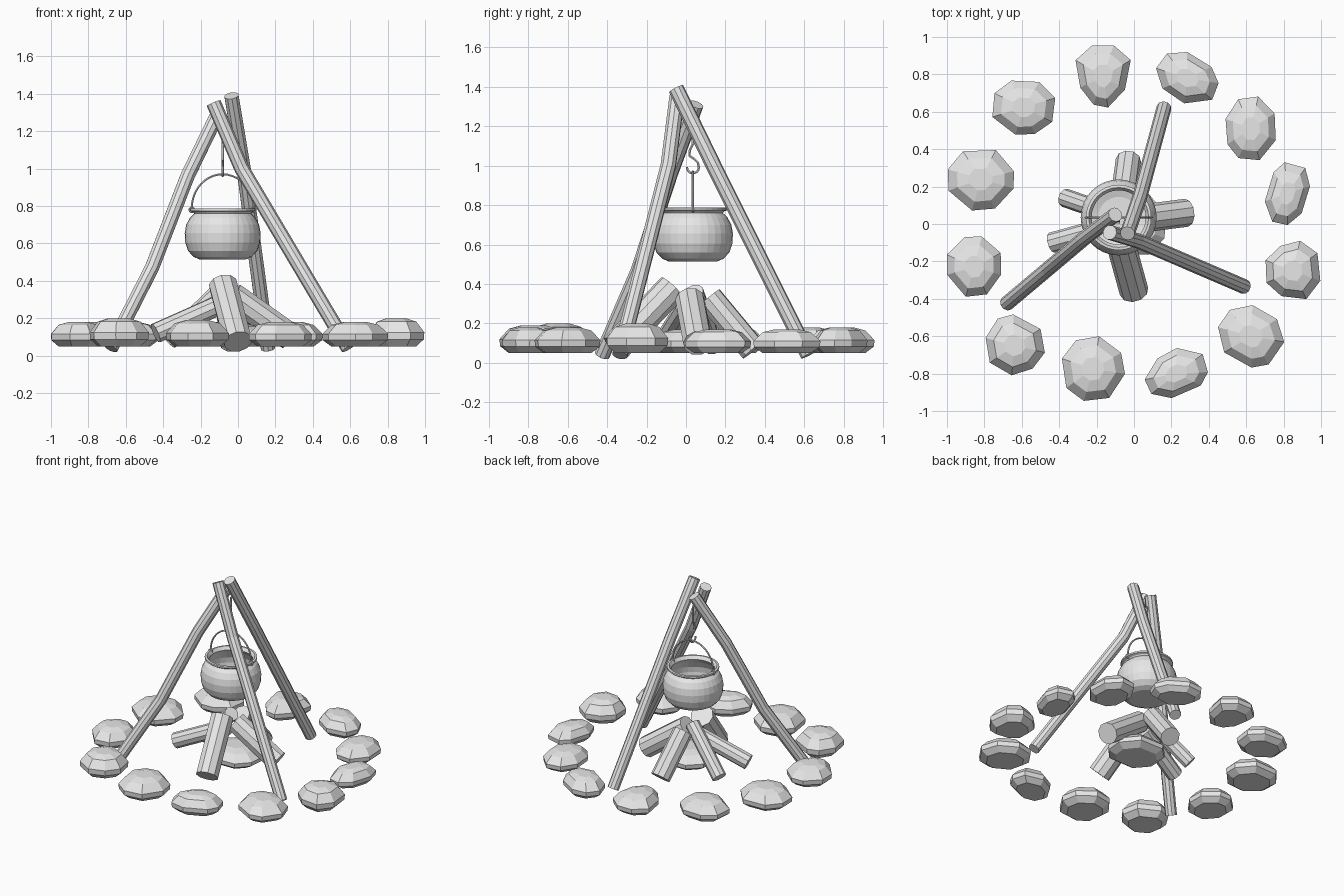
import bpy
import bmesh
import random
from math import cos, sin, pi, radians
from mathutils import Vector

cube = bpy.data.objects.get("Cube")
if cube:
    bpy.data.objects.remove(cube, do_unlink=True)

random.seed(4)
grey = bpy.data.materials.new("plain_grey")
grey.use_nodes = True
COLOUR = (0.8, 0.8, 0.8, 1)
grey.diffuse_color = COLOUR
grey.node_tree.nodes["Principled BSDF"].inputs["Base Color"].default_value = COLOUR


def add_object(name, mesh):
    mesh.materials.clear()
    mesh.materials.append(grey)
    obj = bpy.data.objects.new(name, mesh)
    bpy.context.collection.objects.link(obj)
    return obj


def tube(name, points, radius, resolution=3, cyclic=False):
    """Round bar swept along a path."""
    curve = bpy.data.curves.new(name, 'CURVE')
    curve.dimensions = '3D'
    curve.bevel_depth = radius
    curve.bevel_resolution = resolution
    curve.use_fill_caps = True
    spline = curve.splines.new('POLY')
    spline.points.add(len(points) - 1)
    for p, co in zip(spline.points, points):
        p.co = (*co, 1)
    spline.use_cyclic_u = cyclic
    spline.use_smooth = False
    temp = bpy.data.objects.new(name + "_path", curve)
    bpy.context.collection.objects.link(temp)
    bpy.context.view_layer.update()
    graph = bpy.context.evaluated_depsgraph_get()
    mesh = bpy.data.meshes.new_from_object(temp.evaluated_get(graph))
    bpy.data.objects.remove(temp, do_unlink=True)
    return add_object(name, mesh)


def loft(name, rings):
    """Skin a stack of equal-sized rings and close both ends."""
    bm = bmesh.new()
    loops = [[bm.verts.new(co) for co in ring] for ring in rings]
    n = len(loops[0])
    for low, high in zip(loops, loops[1:]):
        for i in range(n):
            j = (i + 1) % n
            bm.faces.new((low[i], low[j], high[j], high[i]))
    bm.faces.new(loops[0][::-1])
    bm.faces.new(loops[-1])
    bmesh.ops.recalc_face_normals(bm, faces=bm.faces)
    mesh = bpy.data.meshes.new(name)
    bm.to_mesh(mesh)
    bm.free()
    return add_object(name, mesh)


def stone(name, x, y, length, width, angle, taper, height):
    """Faceted pebble: an uneven outline stacked in shrinking rings."""
    sides = 8
    turn = radians(angle)
    outline = []
    for i in range(sides):
        a = 2 * pi * (i + 0.5 + random.uniform(-0.2, 0.2)) / sides
        u = cos(a) * 1.05
        v = sin(a) * 1.05 * (1 + taper * u)
        outline.append((u * length, v * width))
    rings = []
    for scale, level in ((0.72, 0), (0.98, 0.25), (1, 0.5), (0.72, 0.88), (0.36, 1)):
        z = 0.05 + level * height
        rings.append([(x + scale * (u * cos(turn) - v * sin(turn)),
                       y + scale * (u * sin(turn) + v * cos(turn)), z)
                      for u, v in outline])
    return loft(name, rings)


# Ring of stones, plus one under the logs
stones = [
    (-.165, .79, .165, .14, 90, .3, .13), (.285, .78, .17, .125, -30, 0, .13),
    (.625, .51, .17, .135, 90, 0, .12), (.82, .165, .17, .11, 75, 0, .12),
    (.845, -.25, .15, .15, 0, .2, .15), (.625, -.6, .175, .155, -30, 0, .13),
    (.225, -.8, .17, .12, 25, .1, .13), (-.22, -.775, .17, .165, 100, 0, .14),
    (-.64, -.65, .155, .155, 60, .1, .15), (-.855, -.23, .16, .145, 90, .1, .13),
    (-.82, .24, .175, .165, 0, 0, .13), (-.59, .625, .17, .145, 0, 0, .13),
    (-.02, 0, .19, .18, 0, 0, .12)]
for number, values in enumerate(stones, 1):
    stone(f"stone_{number}", *values)

# Tripod poles, slightly crooked
tube("pole_right", [(-.68, -.425, .04), (-.46, -.24, .47), (-.27, -.08, .96),
                    (-.1, .05, 1.31)], .04)
tube("pole_left", [(.59, -.335, .04), (.02, -.09, 1.0), (-.13, -.045, 1.35)], .04)
tube("pole_back", [(.16, .62, .04), (.03, .14, 1.0), (-.035, -.05, 1.39)], .04)

# Firewood leaning together
tube("log_front", [(0, -.36, .075), (-.08, -.07, .38)], .078)
tube("log_left", [(.28, .06, .1), (-.03, .02, .32)], .075)
tube("log_back", [(-.03, .34, .065), (-.06, .12, .33)], .068)
tube("log_right", [(-.44, -.1, .12), (-.08, 0, .28)], .055)
tube("log_back_right", [(-.37, .14, .08), (-.08, .04, .36)], .05)

# Hollow round pot with a flared rim
POT = Vector((-.082, .035, 0))
profile = [(.12, .513), (.155, .528), (.185, .56), (.2, .605), (.203, .655),
           (.195, .7), (.175, .738), (.152, .76), (.158, .768), (.175, .774), (.175, .786),
           (.16, .788), (.145, .765), (.165, .735), (.188, .69), (.193, .65),
           (.185, .59), (.15, .54), (.11, .528)]
SEGMENTS = 32
loft("pot", [[POT + Vector((r * cos(2 * pi * i / SEGMENTS), r * sin(2 * pi * i / SEGMENTS), z))
              for i in range(SEGMENTS)] for r, z in profile])

# Bail handle and its end loops
arc = [pi * i / 20 for i in range(21)]
tube("pot_handle", [POT + Vector((.165 * cos(a), 0, .79 + .18 * sin(a))) for a in arc], .006, 1)
for side, label in ((1, "left"), (-1, "right")):
    tube(f"handle_loop_{label}",
         [POT + Vector((side * .165 + .013 * cos(2 * a), 0, .78 + .013 * sin(2 * a)))
          for a in arc[:-1]], .005, 1, True)

# Hook hanging from the poles
bend = [POT + Vector((0, -.03 * cos(a), .992 - .03 * sin(a))) for a in arc]
shank = [POT + Vector((0, y, z)) for y, z in
         ((.025, 1.015), (.005, 1.035), (-.018, 1.05), (-.015, 1.08), (0, 1.11), (0, 1.22))]
tube("pot_hook", bend + shank, .007, 1)
